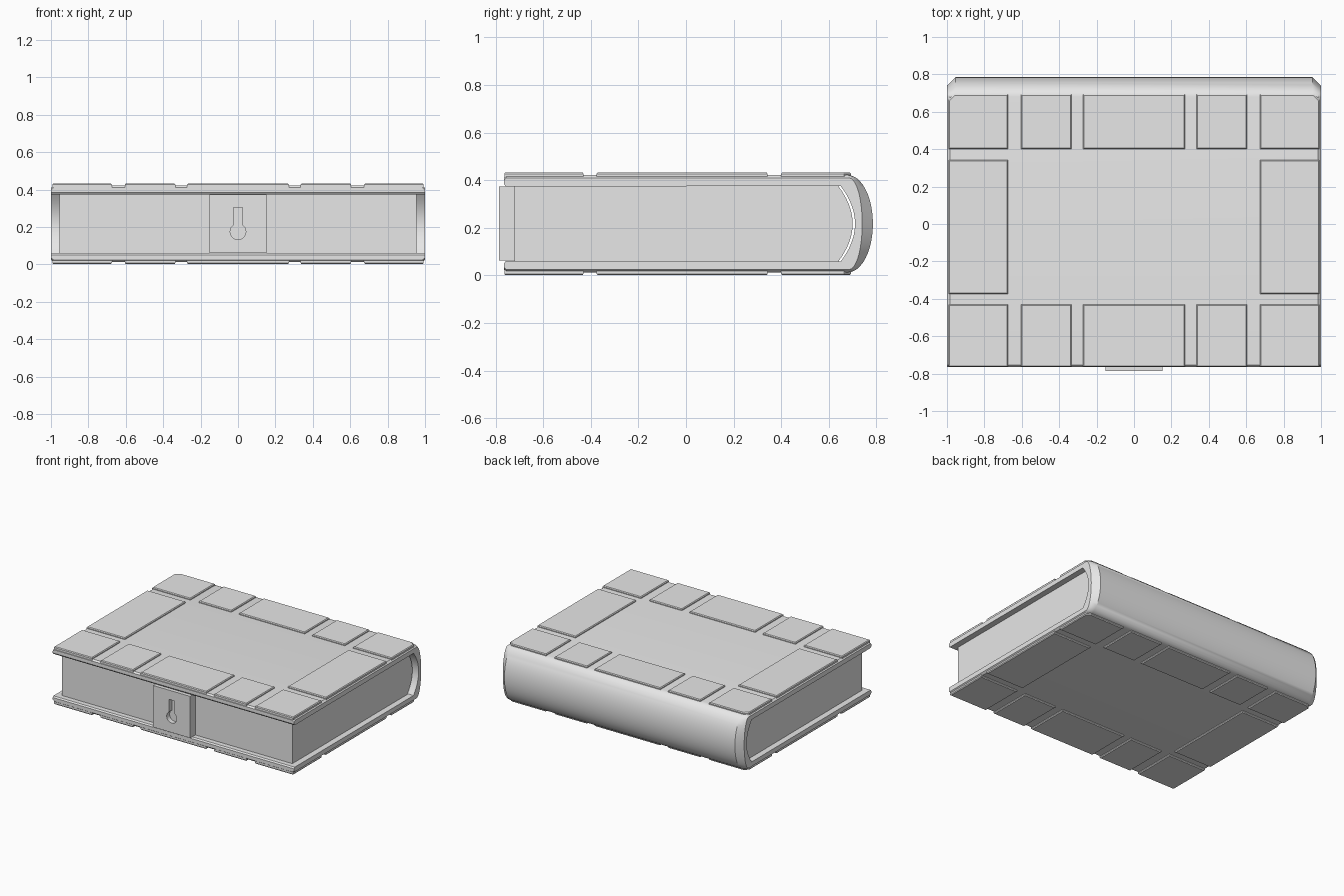
import bpy, bmesh, math

if "Cube" in bpy.data.objects:
    bpy.data.objects.remove(bpy.data.objects["Cube"], do_unlink=True)

MID = 0.217   # height of the book's middle plane

grey = bpy.data.materials.new("plain_grey")
grey.use_nodes = True
grey.diffuse_color = (0.8, 0.8, 0.8, 1)
grey.node_tree.nodes["Principled BSDF"].inputs["Base Color"].default_value = (0.8, 0.8, 0.8, 1)


def loft(name, rings, smooth=True):
    """Skin a row of equal rings and cap both ends."""
    bm = bmesh.new()
    rows = [[bm.verts.new(p) for p in ring] for ring in rings]
    for a, b in zip(rows, rows[1:]):
        for i in range(len(a)):
            j = (i + 1) % len(a)
            bm.faces.new((a[i], a[j], b[j], b[i]))
    bm.faces.new(rows[0])
    bm.faces.new(rows[-1])
    bmesh.ops.recalc_face_normals(bm, faces=bm.faces)
    mesh = bpy.data.meshes.new(name)
    bm.to_mesh(mesh)
    bm.free()
    mesh.materials.append(grey)
    obj = bpy.data.objects.new(name, mesh)
    bpy.context.collection.objects.link(obj)
    if smooth:
        bpy.ops.object.select_all(action='DESELECT')
        obj.select_set(True)
        bpy.context.view_layer.objects.active = obj
        bpy.ops.object.shade_smooth_by_angle(angle=math.radians(30))
    return obj


def inner_arc(tip, steps=12):
    """Hollow curve behind the pages, from top to bottom."""
    us = [1 - 2 * i / steps for i in range(steps + 1)]
    return [(tip - 0.06 * u * u, MID + 0.158 * u) for u in us]


def cover_profile(spine_in, cover_in):
    """C-shaped section of boards and spine, drawn in by the given amounts."""
    board = [(-0.757, 0.06), (-0.765, 0.05), (-0.765, 0.024), (-0.754, 0.013)]
    steps = 24
    angles = [math.pi * (i / steps - 0.5) for i in range(steps + 1)]
    spine = [(0.68 + 0.105 * math.cos(a), MID + 0.204 * math.sin(a)) for a in angles]
    outer = []
    for y, z in board[2:] + spine + [(y, 2 * MID - z) for y, z in board[:1:-1]]:
        w = max(0, (y - 0.68) / 0.105)
        side = (z - MID) / 0.204
        outer.append((y - spine_in * w, z - cover_in * side * (1 - w)))
    top_front = [(y, 2 * MID - z) for y, z in board[1::-1]]
    return board[:2] + outer + top_front + inner_arc(0.71)


# Boards and rounded spine in one shell, ends chamfered
stations = [(1, 0.045, 0.012), (0.985, 0.03, 0), (0.955, 0, 0)]
ends = [(-x, s, c) for x, s, c in stations] + stations[::-1]
loft("cover", [[(x, y, z) for y, z in cover_profile(s, c)] for x, s, c in ends])

# Page block
pages = [(-0.72, MID - 0.158), (-0.72, MID + 0.158)] + inner_arc(0.70)
loft("pages", [[(x, y, z) for y, z in pages] for x in (-0.955, 0.955)])


def plate(name, x0, x1, y0, y1, top, chamfer=0):
    """Thin raised panel with a sloped rim; chamfer clips its outer back corner."""
    def ring(d, z):
        a, b, c, e = x0 + d, x1 - d, y0 + d, y1 - d
        pts = [(a, c), (b, c), (b, e), (a, e)]
        if chamfer and x1 > 0.9:
            pts[2:3] = [(b, e - chamfer), (b - chamfer, e)]
        elif chamfer:
            pts[3:4] = [(a + chamfer, e), (a, e - chamfer)]
        return [(x, y, z) for x, y in pts]
    surface, edge, base = (0.433, 0.427, 0.412) if top else (0.001, 0.007, 0.022)
    loft(name, [ring(0, base), ring(0, edge), ring(0.005, surface)], False)


# Raised panels on both boards
columns = [("outer", 0.675, 0.992), ("inner", 0.335, 0.605)]
rows = [("front", -0.763, -0.43, 0), ("back", 0.40, 0.692, 0.028)]
for top in (True, False):
    board = "top" if top else "bottom"
    for row, y0, y1, clip in rows:
        plate(f"{board}_{row}_middle_panel", -0.272, 0.272, y0, y1, top)
        for col, a, b in columns:
            for side, x0, x1 in (("left", a, b), ("right", -b, -a)):
                plate(f"{board}_{row}_{col}_panel_{side}", x0, x1, y0, y1, top,
                      clip if col == "outer" else 0)
    for side, x0, x1 in (("left", 0.675, 0.992), ("right", -0.992, -0.675)):
        plate(f"{board}_side_panel_{side}", x0, x1, -0.375, 0.343, top)

# Lock block with a keyhole recess
block = [(-0.153, 0.062), (0.153, 0.062), (0.153, 0.374), (-0.153, 0.374)]
lock = loft("lock", [[(x, y, z) for x, z in block] for y in (-0.785, -0.70)], False)
start = math.asin(0.55)
hole = [(-0.023, 0.305), (0.023, 0.305)]
for i in range(21):
    a = math.pi / 2 - start - i / 20 * 2 * (math.pi - start)
    hole.append((0.042 * math.cos(a), 0.175 + 0.042 * math.sin(a)))
cutter = loft("keyhole_cutter", [[(x, y, z) for x, z in hole] for y in (-0.82, -0.75)], False)
cut = lock.modifiers.new("keyhole", 'BOOLEAN')
cut.operation = 'DIFFERENCE'
cut.solver = 'EXACT'
cut.object = cutter
bpy.context.view_layer.objects.active = lock
bpy.ops.object.modifier_apply(modifier=cut.name)
bpy.data.objects.remove(cutter, do_unlink=True)
